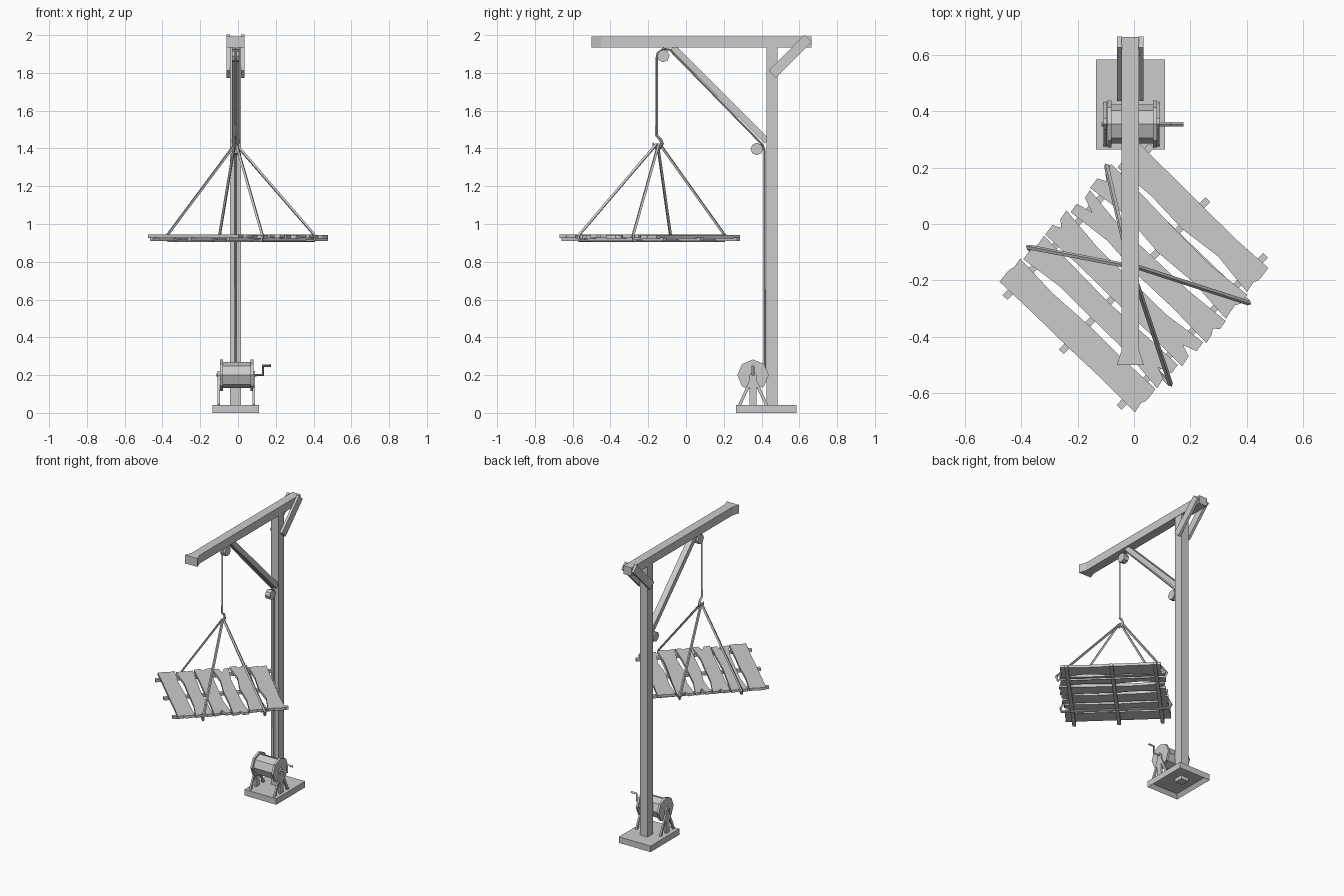
import bpy, bmesh, math, random
from mathutils import Vector

if "Cube" in bpy.data.objects:
    bpy.data.objects.remove(bpy.data.objects["Cube"])

random.seed(4)
CX = -0.013          # centre line of the crane


def finish(name, bm):
    bmesh.ops.recalc_face_normals(bm, faces=bm.faces)
    me = bpy.data.meshes.new(name)
    bm.to_mesh(me)
    bm.free()
    ob = bpy.data.objects.new(name, me)
    bpy.context.collection.objects.link(ob)
    return ob


def loft(name, rings):
    """Closed solid through a list of equal-length rings."""
    bm = bmesh.new()
    vs = [[bm.verts.new(p) for p in r] for r in rings]
    n = len(vs[0])
    for a, b in zip(vs, vs[1:]):
        for i in range(n):
            j = (i + 1) % n
            bm.faces.new((a[i], a[j], b[j], b[i]))
    bm.faces.new(vs[0])
    bm.faces.new(vs[-1])
    return finish(name, bm)


def box(name, x0, x1, y0, y1, z0, z1):
    return loft(name, [[(x0, y0, z), (x1, y0, z), (x1, y1, z), (x0, y1, z)] for z in (z0, z1)])


def side_profile(name, pts, x0, x1):
    """Profile in (y, z) pushed through x."""
    return loft(name, [[(x, y, z) for y, z in pts] for x in (x0, x1)])


def bar(name, a, b, t, x0, x1):
    """Straight timber in the y-z plane with thickness t."""
    a, b = Vector(a), Vector(b)
    d = (b - a).normalized()
    n = Vector((-d.y, d.x)) * t / 2
    return side_profile(name, [a + n, b + n, b - n, a - n], x0, x1)


def wheel(name, y, z, r, x0, x1, n=8, turn=0.0):
    pts = [(y + r * math.cos(turn + math.tau * i / n), z + r * math.sin(turn + math.tau * i / n))
           for i in range(n)]
    return side_profile(name, pts, x0, x1)


def rope(name, pts, r, cyclic=False, radii=None):
    cu = bpy.data.curves.new(name, 'CURVE')
    cu.dimensions = '3D'
    cu.bevel_depth = r
    cu.bevel_resolution = 0
    cu.use_fill_caps = True
    sp = cu.splines.new('POLY')
    sp.points.add(len(pts) - 1)
    for i, p in enumerate(pts):
        sp.points[i].co = (*p, 1)
        if radii:
            sp.points[i].radius = radii[i]
    sp.use_cyclic_u = cyclic
    sp.use_smooth = False
    ob = bpy.data.objects.new(name, cu)
    bpy.context.collection.objects.link(ob)
    bpy.ops.object.select_all(action='DESELECT')
    ob.select_set(True)
    bpy.context.view_layer.objects.active = ob
    bpy.ops.object.convert(target='MESH')
    return ob


# base slab, hollow underneath
base = box("base", -0.135, 0.11, 0.265, 0.585, 0, 0.042)
bm = bmesh.new()
bm.from_mesh(base.data)
bottom = min(bm.faces, key=lambda f: f.calc_center_median().z)
bmesh.ops.inset_individual(bm, faces=[bottom], thickness=0.028)
for v in bottom.verts:
    v.co.z += 0.025
bm.to_mesh(base.data)
bm.free()

# post, flared beam and braces
box("post", CX - 0.029, CX + 0.029, 0.425, 0.485, 0, 1.94)
loft("beam", [[(CX + s * w, y, z) for s, z in ((-1, 1.935), (1, 1.935), (1, 1.993), (-1, 1.993))]
              for y, w in ((-0.5, 0.048), (-0.45, 0.031), (0.665, 0.031))])
bar("front_brace", (-0.07, 1.938), (0.43, 1.438), 0.034, CX - 0.02, CX + 0.02)
for side, x0 in (("left", CX - 0.047), ("right", CX + 0.029)):
    bar("back_brace_" + side, (0.457, 1.793), (0.647, 1.983), 0.055, x0, x0 + 0.018)

# pulleys
wheel("top_pulley", -0.12, 1.89, 0.033, CX - 0.018, CX + 0.018)
wheel("lower_pulley", 0.375, 1.397, 0.033, CX - 0.018, CX + 0.018)

# hoist rope and hook
rope("hoist_rope", [(CX, y, z) for y, z in (
    (0.417, 0.2), (0.415, 1.39), (0.405, 1.42), (-0.085, 1.922), (-0.12, 1.928),
    (-0.15, 1.905), (-0.155, 1.88), (-0.155, 1.5))], 0.006)
rope("hook", [(CX, y, z) for y, z in (
    (-0.156, 1.52), (-0.156, 1.47), (-0.135, 1.448), (-0.126, 1.425), (-0.138, 1.404),
    (-0.158, 1.402), (-0.172, 1.415), (-0.175, 1.43))], 0.009,
    radii=[0.9, 0.9, 1, 1, 1, 1, 0.8, 0.4])

# hanging platform: u runs along the planks, v across them
U, V = Vector((0.72, -0.694, 0)), Vector((0.694, 0.72, 0))
O = Vector((0, -0.2, 0))


def deck(u, v, z):
    return O + U * u + V * v + Vector((0, 0, z))


edges = [-0.338, -0.222, -0.105, 0.015, 0.125, 0.245, 0.366]
ends = [(-0.345, 0.328), (-0.34, 0.325), (-0.345, 0.335), (-0.335, 0.34), (-0.345, 0.33), (-0.325, 0.318)]
notch = {1: (0.0, 0.05), 2: (0.03, 0.05), 3: (0.06, 0.02), 4: (0.03, 0.01)}
for i, (u0, u1) in enumerate(ends):
    lo, hi = edges[i] + 0.003, edges[i + 1] - 0.003
    mid = (lo + hi) / 2
    n0, n1 = notch.get(i, (0, 0))
    us = [u0 + (u1 - u0) * k / 4 for k in range(1, 4)]
    near = [(u, lo + random.uniform(0.0, 0.022 if i else 0.008)) for u in us]
    far = [(u, hi - random.uniform(0.0, 0.022 if i < 5 else 0.008)) for u in reversed(us)]
    right = [(u1, lo), (u1 - 0.008, mid - 0.015), (u1 - n1, mid), (u1, mid + 0.018), (u1 - 0.005, hi)]
    left = [(u0, hi), (u0 + 0.006, mid + 0.02), (u0 + n0, mid), (u0, mid - 0.015), (u0 + 0.005, lo)]
    outline = near + right + far + left
    drop = 0.004 * (i % 2)
    loft("plank_%d" % (i + 1), [[deck(u, v, z - drop) for u, v in outline] for z in (0.927, 0.945)])

# battens beneath the planks
for i, u in enumerate((-0.287, -0.01, 0.275)):
    loft("batten_%d" % (i + 1), [[deck(u + du, v, z) for du, v in (
        (-0.012, -0.362), (0.012, -0.362), (0.012, 0.388), (-0.012, 0.388))] for z in (0.91, 0.928)])

# sling loops from the hook, passing under the deck
for i, v in enumerate((-0.176, 0.225)):
    top = Vector((CX, -0.155 + 0.014 * i, 1.418))
    rope("sling_%d" % (i + 1), [top + U * 0.008, deck(0.35, v, 0.938), deck(0.342, v, 0.912),
                                deck(-0.342, v, 0.912), deck(-0.353, v, 0.938), top - U * 0.008],
         0.009, cyclic=True)

# winch drum, flanges and axle
WY, WZ = 0.355, 0.2
wheel("drum", WY, WZ, 0.069, -0.085, 0.068)
for side, x0, xs in (("left", -0.095, -0.108), ("right", 0.067, 0.078)):
    wheel("flange_" + side, WY, WZ, 0.083, x0, x0 + 0.015)
    # winch stand: upright with two splayed legs
    side_profile("stand_" + side, [(WY - 0.019, 0.04), (WY + 0.019, 0.04), (WY + 0.019, 0.2),
                                   (WY, 0.222), (WY - 0.019, 0.2)], xs, xs + 0.012)
    for tag, s in (("front", -1), ("back", 1)):
        bar("stand_leg_%s_%s" % (tag, side), (WY + s * 0.072, 0.04), (WY + s * 0.012, 0.17),
            0.016, xs, xs + 0.012)

# crank handle through the drum
rope("crank", [(-0.115, WY, WZ), (0.132, WY, WZ), (0.132, WY, 0.25), (0.175, WY, 0.25)], 0.008)
